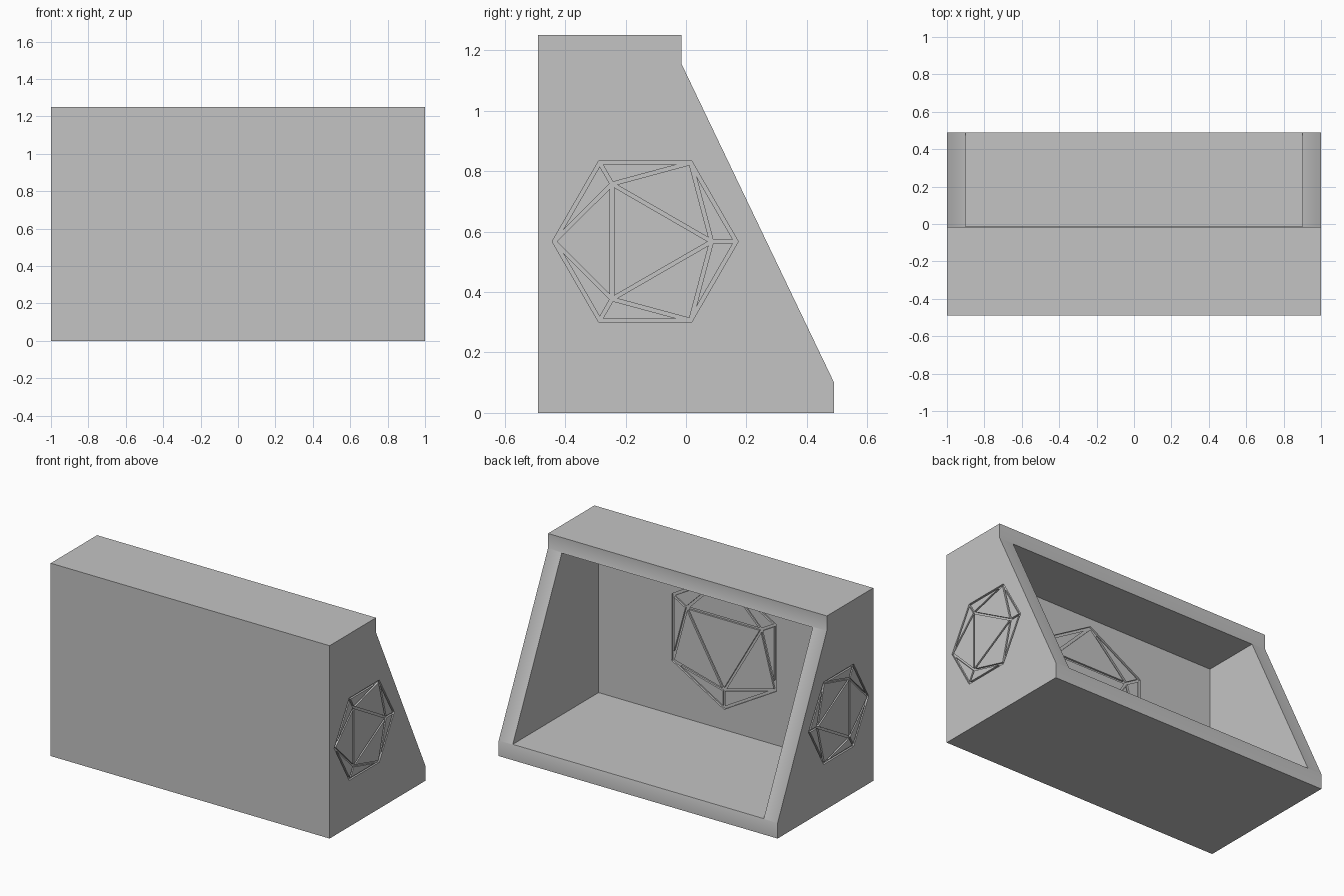
import bpy, bmesh, math
from mathutils import Vector, Matrix

default_cube = bpy.data.objects.get("Cube")
if default_cube:
    bpy.data.objects.remove(default_cube, do_unlink=True)

grey = bpy.data.materials.new("plain_grey")
grey.use_nodes = True
colour = (0.55, 0.55, 0.55, 1)
grey.diffuse_color = colour
grey.node_tree.nodes["Principled BSDF"].inputs["Base Color"].default_value = colour


def finish(bm, name):
    mesh = bpy.data.meshes.new(name)
    bmesh.ops.recalc_face_normals(bm, faces=bm.faces)
    bm.to_mesh(mesh)
    bm.free()
    mesh.materials.append(grey)
    obj = bpy.data.objects.new(name, mesh)
    bpy.context.collection.objects.link(obj)
    return obj


def prism(name, profile, half_width):
    """Extrude a (y, z) outline along x."""
    bm = bmesh.new()
    face = bm.faces.new([bm.verts.new((-half_width, y, z)) for y, z in profile])
    out = bmesh.ops.extrude_face_region(bm, geom=[face])
    moved = [v for v in out["geom"] if isinstance(v, bmesh.types.BMVert)]
    bmesh.ops.translate(bm, vec=(2 * half_width, 0, 0), verts=moved)
    return finish(bm, name)


def facet_bars(name, centre, u, v, radius, width, depth):
    """Bars along the edges of a 20-sided solid seen face-on, one corner along u."""
    centre, u, v = Vector(centre), Vector(u), Vector(v)
    normal = u.cross(v)

    def ring(count, r):
        turns = [math.tau * i / count for i in range(count)]
        return [centre + r * (math.cos(t) * u + math.sin(t) * v) for t in turns]

    outer, inner = ring(6, radius), ring(3, radius * 0.73)
    edges = [(outer[i], outer[i - 1]) for i in range(6)]
    edges += [(inner[i], inner[i - 1]) for i in range(3)]
    edges += [(inner[i], outer[(2 * i + k) % 6]) for i in range(3) for k in (-1, 0, 1)]
    bm = bmesh.new()
    for a, b in edges:
        along = (b - a).normalized()
        across = normal.cross(along)
        length = (b - a).length + 0.58 * width
        place = Matrix((along * length, across * width, normal * 2 * depth)).transposed().to_4x4()
        place.translation = (a + b) / 2
        bmesh.ops.create_cube(bm, size=1, matrix=place)
    return finish(bm, name)


def cut(body, cutter):
    mod = body.modifiers.new("cut", "BOOLEAN")
    mod.operation = "DIFFERENCE"
    mod.solver = "EXACT"
    mod.use_self = True
    mod.object = cutter
    bpy.context.view_layer.objects.active = body
    bpy.ops.object.modifier_apply(modifier=mod.name)
    bpy.data.objects.remove(cutter, do_unlink=True)


# Wedge-backed housing
housing = prism("housing", [(-0.49, 0), (0.49, 0), (0.49, 0.1),
                            (-0.015, 1.155), (-0.015, 1.25), (-0.49, 1.25)], 1)

# Open cavity behind the front wall
cut(housing, prism("cavity", [(-0.39, 0.102), (0.8, 0.102), (0.8, 1.15), (-0.39, 1.15)], 0.9))

# Engraved facet outlines on both sides and on the inside of the front wall
for side in (-1, 1):
    cut(housing, facet_bars("side_engraving", (side, -0.135, 0.567),
                            (0, 1, 0), (0, 0, 1), 0.301, 0.012, 0.012))
cut(housing, facet_bars("inner_engraving", (0, -0.39, 0.667),
                        (0, 0, -1), (1, 0, 0), 0.424, 0.016, 0.012))

# Smooth only the shallow bends of the rim
bpy.ops.object.select_all(action="DESELECT")
housing.select_set(True)
bpy.context.view_layer.objects.active = housing
bpy.ops.object.shade_smooth_by_angle()
